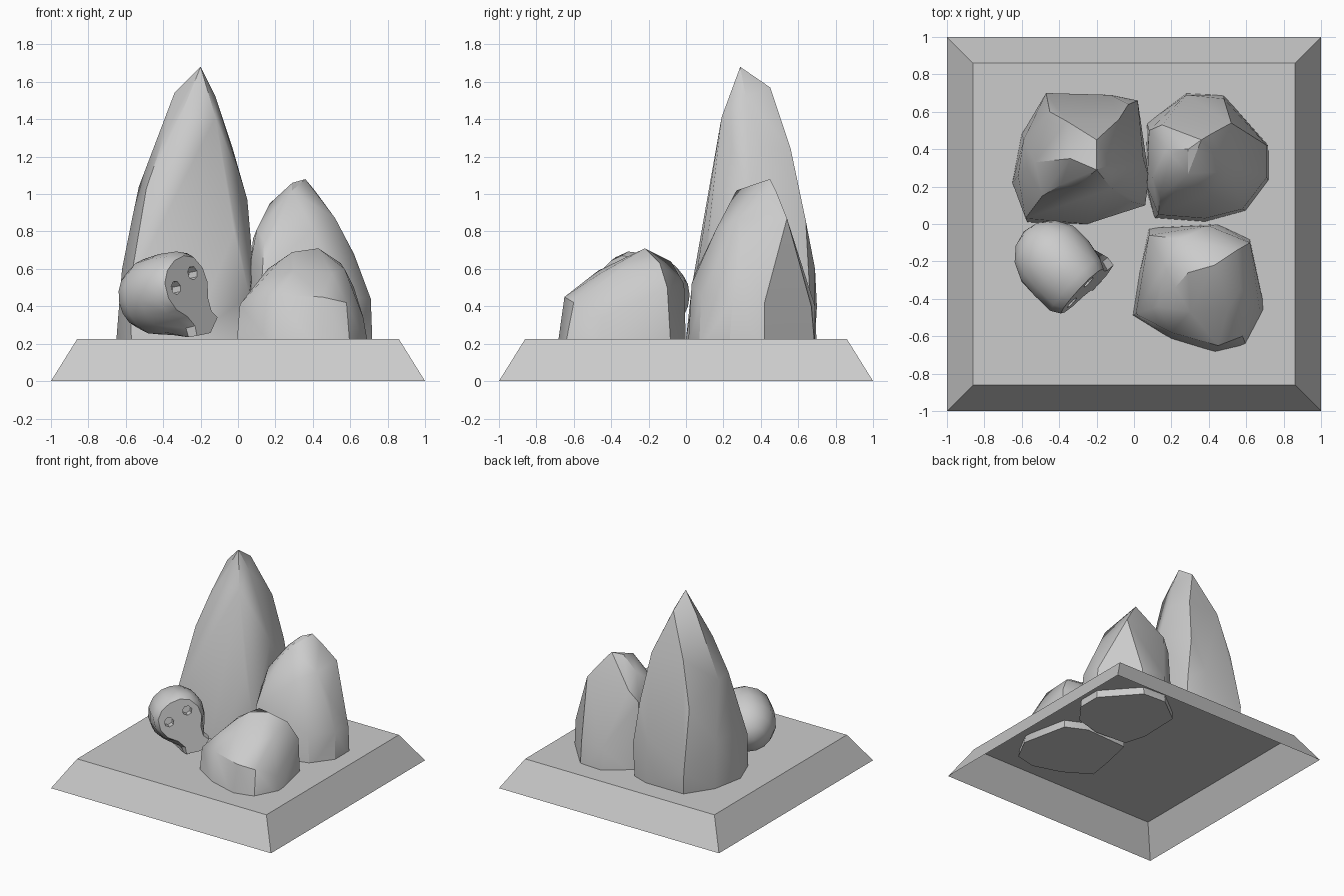
import bpy, bmesh
from math import sin, cos, pi
from mathutils import Vector, Matrix

if "Cube" in bpy.data.objects:
    bpy.data.objects.remove(bpy.data.objects["Cube"])


def finish(name, bm, angle=None):
    bmesh.ops.recalc_face_normals(bm, faces=bm.faces)
    me = bpy.data.meshes.new(name)
    bm.to_mesh(me)
    bm.free()
    ob = bpy.data.objects.new(name, me)
    bpy.context.collection.objects.link(ob)
    if angle:
        bpy.ops.object.select_all(action='DESELECT')
        ob.select_set(True)
        bpy.context.view_layer.objects.active = ob
        bpy.ops.object.shade_smooth_by_angle(angle=angle)
    return ob


def rock(name, floor, footprint, upper):
    """Chiselled boulder: hull of a footprint and its upper corners."""
    bm = bmesh.new()
    for x, y in footprint:
        bm.verts.new((x, y, floor))
    for p in upper:
        bm.verts.new(p)
    res = bmesh.ops.convex_hull(bm, input=bm.verts[:])
    loose = {v for v in res["geom_interior"] if isinstance(v, bmesh.types.BMVert)}
    bmesh.ops.delete(bm, geom=list(loose), context='VERTS')
    return finish(name, bm, 0.6)


# Tapered base slab, open underneath
bm = bmesh.new()
H, TOP = 0.225, 0.86
signs = [(-1, -1), (1, -1), (1, 1), (-1, 1)]
low = [bm.verts.new((x, y, 0)) for x, y in signs]
high = [bm.verts.new((x * TOP, y * TOP, H)) for x, y in signs]
for i in range(4):
    j = (i + 1) % 4
    bm.faces.new((low[i], low[j], high[j], high[i]))
bm.faces.new(high)
finish("base_slab", bm)

# Tall rock at the back left
rock("tall_rock", 0.225,
     [(-.65, .22), (-.60, .48), (-.46, .69), (-.12, .69), (.02, .64),
      (.07, .25), (.05, .10), (-.25, 0), (-.57, .01)],
     [(-.62, .26, .6), (-.59, .45, .6), (-.47, .70, .4), (-.13, .69, .6), (.02, .66, .5),
      (.08, .25, .62), (.06, .10, .46), (-.58, .03, .5),
      (-.57, .30, .85), (-.45, .60, .88), (-.03, .64, .86), (.05, .35, .97), (-.02, .12, .8),
      (-.53, .33, 1.04), (-.49, .15, 1.03), (-.39, .21, 1.32), (-.31, .2, 1.41), (-.12, .19, 1.41),
      (-.03, .40, 1.25), (-.08, .56, 1.24), (-.36, .55, 1.24),
      (-.34, .35, 1.54), (-.20, .29, 1.68), (-.20, .45, 1.57), (-.12, .32, 1.52)])

# Medium rock at the back right
rock("medium_rock", 0.165,
     [(.07, .54), (.06, .20), (.11, .03), (.38, .01), (.60, .07),
      (.72, .23), (.72, .42), (.48, .69), (.28, .70)],
     [(.07, .20, .65), (.13, .05, .58), (.38, .03, .52), (.58, .08, .45), (.71, .25, .44),
      (.71, .42, .42), (.08, .50, .76), (.28, .69, .40), (.48, .67, .40),
      (.10, .25, .81), (.15, .53, .85), (.14, .15, .75), (.40, .16, .81), (.52, .28, .87),
      (.52, .54, .87), (.62, .30, .68), (.36, .45, 1.08), (.29, .40, 1.06), (.29, .27, 1.02),
      (.17, .40, .95), (.41, .48, 1.02)])

# Low rock at the front right
rock("low_rock", 0.165,
     [(-.01, -.49), (.02, -.30), (.08, -.02), (.45, 0), (.62, -.08),
      (.70, -.46), (.60, -.65), (.43, -.69), (.20, -.62)],
     [(.01, -.48, .41), (.08, -.06, .46), (.40, -.01, .52), (.62, -.10, .50), (.20, -.58, .46),
      (.45, -.65, .45), (.67, -.45, .34), (.58, -.60, .42), (.13, -.44, .54),
      (.16, -.22, .60), (.30, -.47, .59), (.50, -.46, .575), (.57, -.35, .60), (.55, -.14, .63),
      (.43, -.22, .71), (.29, -.26, .69), (.22, -.34, .64), (.25, -.08, .64)])

# Skull: flat face outline (half, mirrored) blended into a round cranium
half = [(0, .18), (.08, .165), (.14, .12), (.165, .04), (.15, -.04),
        (.10, -.11), (.08, -.18), (.10, -.23), (0, -.27)]
outline = half + [(-x, z) for x, z in half[-2:0:-1]]
n = len(outline)
# depth, outline scale, blend to circle, circle radius
rings = [(-.22, 1.0, 0, .2), (-.17, 1.17, .12, .2), (-.05, 1.2, .8, .215),
         (.06, 1, 1, .205), (.15, 1, 1, .16), (.21, 1, 1, .09)]
bm = bmesh.new()
loops = []
for y, s, b, r in rings:
    loop = []
    for i, (x, z) in enumerate(outline):
        a = 2 * pi * i / n
        sz = s if z > -.1 else 1.0
        loop.append(bm.verts.new((x * s * (1 - b) + r * sin(a) * b, y,
                                  z * sz * (1 - b) + r * cos(a) * b)))
    loops.append(loop)
for p, q in zip(loops, loops[1:]):
    for i in range(n):
        j = (i + 1) % n
        bm.faces.new((p[i], p[j], q[j], q[i]))
bm.faces.new(loops[0])
pole = bm.verts.new((0, .235, 0))
for i in range(n):
    bm.faces.new((loops[-1][i], loops[-1][(i + 1) % n], pole))
right = Vector((.55, .67, .49)).normalized()
front = right.cross(Vector((-.43, -.28, .86))).normalized()
up = front.cross(right) * -1
pose = Matrix.Translation((-.42, -.2, .46)) @ Matrix((right, -front, right.cross(-front))).transposed().to_4x4()
skull = finish("skull", bm, 0.6)
skull.matrix_world = pose

# Eye sockets
bm = bmesh.new()
for s in (-1, 1):
    m = Matrix.Translation((s * .08, -.22, .057)) @ Matrix.Rotation(pi / 2, 4, 'X')
    bmesh.ops.create_cone(bm, cap_ends=True, segments=7, radius1=.037, radius2=.037,
                          depth=.12, matrix=m)
cutter = finish("eye_cutter", bm)
cutter.matrix_world = pose
cutter.hide_render = True
cutter.hide_set(True)
mod = skull.modifiers.new("eyes", 'BOOLEAN')
mod.operation = 'DIFFERENCE'
mod.object = cutter
mod.solver = 'EXACT'
